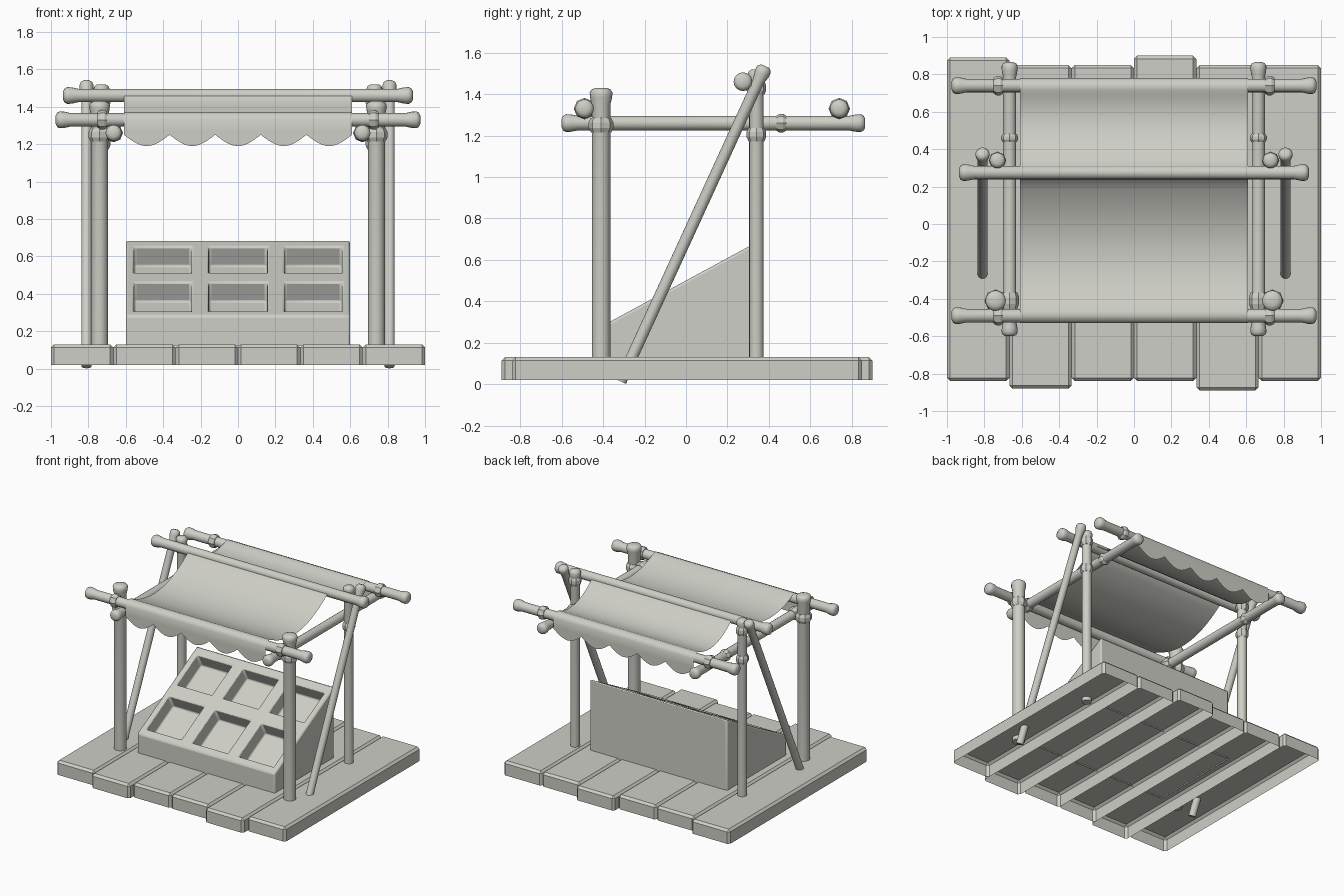
import bpy, bmesh, math
from mathutils import Vector

if "Cube" in bpy.data.objects:
    bpy.data.objects.remove(bpy.data.objects["Cube"])

mat = bpy.data.materials.new("pale warm grey")
mat.use_nodes = True
color = (0.62, 0.62, 0.57, 1)
mat.diffuse_color = color
mat.node_tree.nodes["Principled BSDF"].inputs["Base Color"].default_value = color


def finish(name, bm, smooth=35, bevel=0, segments=1):
    """Turn a bmesh into a named, shaded object."""
    mesh = bpy.data.meshes.new(name)
    bm.to_mesh(mesh)
    bm.free()
    mesh.materials.append(mat)
    ob = bpy.data.objects.new(name, mesh)
    bpy.context.collection.objects.link(ob)
    if bevel:
        mod = ob.modifiers.new("edge bevel", "BEVEL")
        mod.width, mod.segments = bevel, segments
        mod.limit_method, mod.angle_limit = "ANGLE", math.radians(30)
    if smooth:
        bpy.ops.object.select_all(action="DESELECT")
        ob.select_set(True)
        bpy.context.view_layer.objects.active = ob
        bpy.ops.object.shade_smooth_by_angle(angle=math.radians(smooth))
    return ob


def lathe(name, start, axis, profile, sides=16, smooth=40):
    """Sweep (distance, radius) pairs round an axis."""
    bm = bmesh.new()
    start = Vector(start)
    turn = Vector(axis).to_track_quat("Z", "Y")
    rings = []
    for d, r in profile:
        rings.append([bm.verts.new(start + turn @ Vector((
            r * math.cos(math.tau * i / sides),
            r * math.sin(math.tau * i / sides), d))) for i in range(sides)])
    for a, b in zip(rings, rings[1:]):
        for i in range(sides):
            j = (i + 1) % sides
            bm.faces.new((a[i], a[j], b[j], b[i]))
    bm.faces.new(rings[0][::-1])
    bm.faces.new(rings[-1])
    return finish(name, bm, smooth)


def pole(name, a, b, r, head, flare_start=True):
    """Round pole with knobbed ends."""
    axis = Vector(b) - Vector(a)
    n = axis.length
    knob = [(0, head * .5), (.008, head * .85), (.022, head),
            (.045, head * .97), (.08, r)]
    first = knob if flare_start else [(0, r)]
    last = [(n - d, q) for d, q in reversed(knob)]
    return lathe(name, a, axis, first + last)


def collar(name, centre, axis, length, r):
    """Faceted lashing ring round a pole."""
    axis = Vector(axis)
    c = .3 * length
    prof = [(0, r * .82), (c, r), (length - c, r), (length, r * .82)]
    return lathe(name, Vector(centre) - axis * length / 2, axis, prof, 8, 0)


# Floor planks, open underneath
ends = [(-.84, .89), (-.88, .85), (-.84, .85), (-.84, .90), (-.89, .85), (-.84, .85)]
for i, (y0, y1) in enumerate(ends):
    x0, x1 = -1 + i / 3, -1 + (i + 1) / 3
    bm = bmesh.new()
    bmesh.ops.create_cube(bm, size=1)
    for v in bm.verts:
        v.co = ((x0 + x1) / 2 + v.co.x * (x1 - x0),
                (y0 + y1) / 2 + v.co.y * (y1 - y0), .075 + v.co.z * .11)
    bottom = [f for f in bm.faces if f.normal.z < -.5]
    bmesh.ops.delete(bm, geom=bottom, context="FACES_ONLY")
    finish(f"floor_plank_{i + 1}", bm, 0, .017)

# Posts, braces and side rails
for s, side in ((-1, "right"), (1, "left")):
    pole(f"{side}_front_post", (s * .74, -.41, .1), (s * .74, -.41, 1.43), .045, .055, False)
    pole(f"{side}_back_post", (s * .73, .34, .1), (s * .73, .34, 1.52), .035, .042, False)
    pole(f"{side}_brace", (s * .81, -.315, .013), (s * .81, .383, 1.535), .028, .038, False)
    pole(f"{side}_rail", (s * .665, -.6, 1.26), (s * .665, .865, 1.26), .035, .043)
    # Lashings
    collar(f"{side}_front_post_collar", (s * .74, -.41, 1.25), (0, 0, 1), .07, .06)
    collar(f"{side}_rail_front_collar", (s * .665, -.41, 1.26), (0, 1, 0), .09, .05)
    collar(f"{side}_rail_back_collar", (s * .665, .46, 1.26), (0, 1, 0), .045, .045)
    for z in (1.205, 1.43):
        collar(f"{side}_back_post_collar", (s * .73, .34, z), (0, 0, 1), .065, .047)
    for y in (-.49, .74):
        collar(f"{side}_beam_collar", (s * .725, y, 1.33), (1, 0, 0), .05, .052)

# Cross beams
for name, y, z, w in (("front_beam", -.49, 1.33, .975), ("back_beam", .74, 1.33, .975),
                      ("ridge_beam", .275, 1.46, .935)):
    pole(name, (-w, y, z), (w, y, z), .036, .045)


def sag(y0, z0, y1, z1, depth, n=14):
    return [(y0 + (y1 - y0) * t, z0 + (z1 - z0) * t - 4 * depth * t * (1 - t))
            for t in (i / n for i in range(n + 1))]


# Awning: two sagging sheets hung from the ridge, wrapped over the beams
front = sag(.235, 1.45, -.465, 1.368, .11)[::-1]
back = sag(.315, 1.45, .715, 1.368, .065)
path = [(-.53, 1.19), (-.53, 1.27), (-.53, 1.335), (-.517, 1.36), (-.49, 1.372)]
path += front + [(.25, 1.478), (.275, 1.487), (.30, 1.478)] + back
path += [(.74, 1.372), (.767, 1.36), (.78, 1.335), (.78, 1.27), (.78, 1.19)]
bm = bmesh.new()
cols = 80
rows = []
for k, (y, z) in enumerate(path):
    row = []
    for i in range(cols + 1):
        x = -.61 + 1.22 * i / cols
        hem = 1.25 - .06 * abs(math.sin(math.pi * 5 * i / cols))
        row.append(bm.verts.new((x, y, hem if k in (0, len(path) - 1) else z)))
    rows.append(row)
for a, b in zip(rows, rows[1:]):
    for i in range(cols):
        bm.faces.new((a[i], a[i + 1], b[i + 1], b[i]))
finish("awning_cloth", bm, 60)

# Sloped display counter with six sunken trays
xs = [-.6, -.555, -.25, -.155, .155, .25, .555, .6]
ys = [-.4, -.35, -.07, .03, .28, .345]
slope = .542
bm = bmesh.new()
grid = [[bm.verts.new((x, y, .5 + slope * y)) for x in xs] for y in ys]
trays = []
for j in range(len(ys) - 1):
    for i in range(len(xs) - 1):
        f = bm.faces.new((grid[j][i], grid[j][i + 1], grid[j + 1][i + 1], grid[j + 1][i]))
        if i % 2 and j % 2:
            trays.append(f)
rim = [e for e in bm.edges if e.is_boundary]
skirt = bmesh.ops.extrude_edge_only(bm, edges=rim)["geom"]
for v in skirt:
    if isinstance(v, bmesh.types.BMVert):
        v.co.z = .12
inward = Vector((0, slope, -1)).normalized() * .12
for f in bmesh.ops.extrude_discrete_faces(bm, faces=trays)["faces"]:
    for v in f.verts:
        v.co += inward
bmesh.ops.recalc_face_normals(bm, faces=bm.faces)
if next(f for f in bm.faces if abs(f.normal.y) > .9 and f.calc_center_median().y < -.39).normal.y > 0:
    bmesh.ops.reverse_faces(bm, faces=bm.faces)
finish("display_counter", bm, 35, .012, 2)
